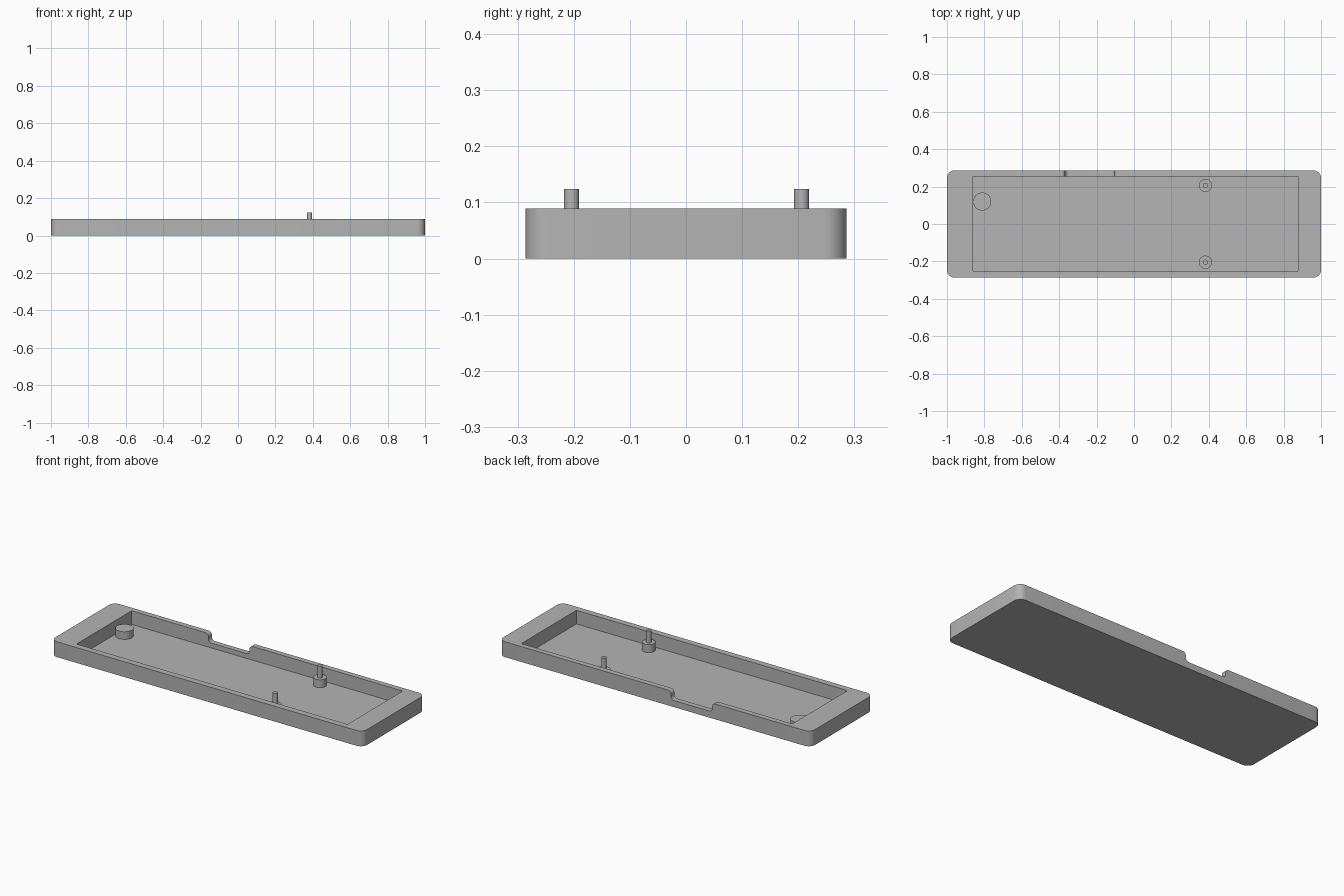
import bpy, bmesh, math

if "Cube" in bpy.data.objects:
    bpy.data.objects.remove(bpy.data.objects["Cube"])

grey = bpy.data.materials.new("plain grey")
grey.diffuse_color = (0.46, 0.46, 0.46, 1)
grey.use_nodes = True
grey.node_tree.nodes["Principled BSDF"].inputs["Base Color"].default_value = grey.diffuse_color


def prism(name, pts, offset, axis='Z'):
    """Closed profile swept along z, or an x-z profile swept along y."""
    a, b = offset
    bm = bmesh.new()
    place = (lambda p, d: (p[0], p[1], d)) if axis == 'Z' else (lambda p, d: (p[0], d, p[1]))
    low = [bm.verts.new(place(p, a)) for p in pts]
    high = [bm.verts.new(place(p, b)) for p in pts]
    bm.faces.new(low)
    bm.faces.new(high)
    n = len(pts)
    for i in range(n):
        j = (i + 1) % n
        bm.faces.new((low[i], low[j], high[j], high[i]))
    bmesh.ops.recalc_face_normals(bm, faces=bm.faces)
    me = bpy.data.meshes.new(name)
    bm.to_mesh(me)
    bm.free()
    ob = bpy.data.objects.new(name, me)
    bpy.context.collection.objects.link(ob)
    me.materials.append(grey)
    return ob


def arc(cx, cy, r, start, end, n=8):
    return [(cx + r * math.cos(math.radians(start + (end - start) * i / n)),
             cy + r * math.sin(math.radians(start + (end - start) * i / n)))
            for i in range(n + 1)]


def select(ob):
    bpy.ops.object.select_all(action='DESELECT')
    ob.select_set(True)
    bpy.context.view_layer.objects.active = ob


def smooth(ob):
    select(ob)
    bpy.ops.object.shade_smooth_by_angle(angle=math.radians(30))


def cut(ob, cutter):
    mod = ob.modifiers.new("cut", 'BOOLEAN')
    mod.operation = 'DIFFERENCE'
    mod.solver = 'EXACT'
    mod.object = cutter
    select(ob)
    bpy.ops.object.modifier_apply(modifier=mod.name)
    bpy.data.objects.remove(cutter)


def post(name, x, y, r, z0, z1):
    smooth(prism(name, arc(x, y, r, 0, 360, 40)[:-1], (z0, z1)))


# Tray: rounded slab with a rectangular pocket
W, D, H, R, FLOOR = 1.0, 0.286, 0.089, 0.04, 0.010
outline = []
for k, (sx, sy) in enumerate([(1, 1), (-1, 1), (-1, -1), (1, -1)]):
    outline += arc(sx * (W - R), sy * (D - R), R, 90 * k, 90 * k + 90)
tray = prism("tray", outline, (0, H))
cut(tray, prism("pocket_cutter", [(-0.861, -0.25), (0.878, -0.25), (0.878, 0.255), (-0.861, 0.255)],
                (FLOOR, 0.2)))

# Notch in the back wall: rounded lips and rounded inner corners
mid, half, r, bottom = -0.236, 0.132, 0.02, 0.038
right = (arc(half - r, bottom + r, r, -90, 0)
         + arc(half + r, H - r, r, 180, 90) + [(half + r, 0.15)])
notch = [(mid + x, z) for x, z in right] + [(mid - x, z) for x, z in reversed(right)]
cut(tray, prism("notch_cutter", notch, (0.24, 0.35), 'Y'))
smooth(tray)

# Large support post
post("support_post", -0.812, 0.12, 0.048, FLOOR - 0.002, 0.054)

# Two bosses with locating pins
for side, y in (("back", 0.206), ("front", -0.204)):
    post(side + "_boss", 0.382, y, 0.035, FLOOR - 0.002, 0.056)
    post(side + "_pin", 0.382, y, 0.0135, 0.05, 0.124)
